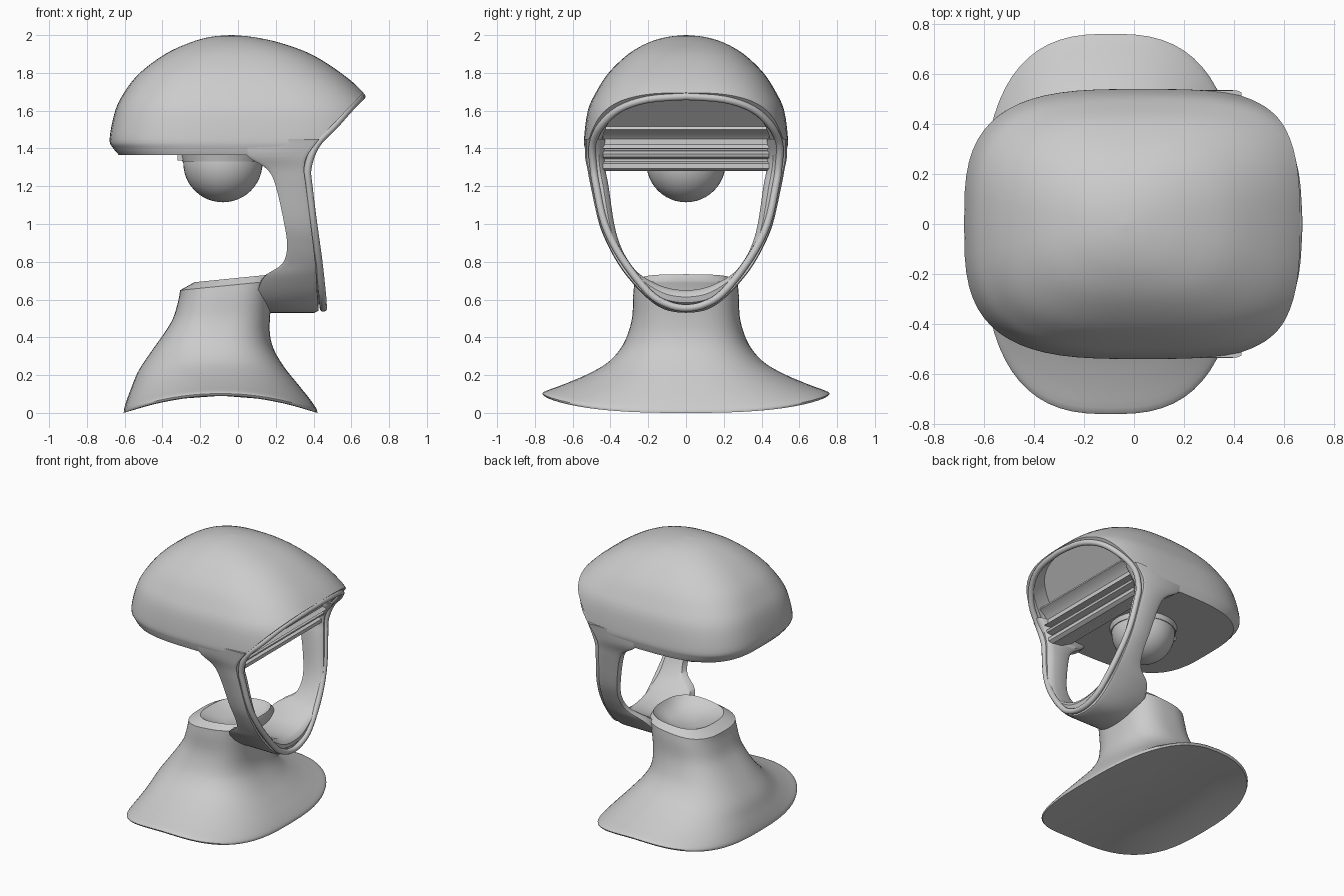
import bpy, bmesh, math
from mathutils import Vector

if "Cube" in bpy.data.objects:
    bpy.data.objects.remove(bpy.data.objects["Cube"])


def smooth(rows, n=4):
    """Catmull-Rom resampling of a list of number tuples."""
    out = []
    for i in range(len(rows) - 1):
        a, b, c, d = (rows[max(0, min(len(rows) - 1, k))] for k in (i - 1, i, i + 1, i + 2))
        for s in range(n):
            t = s / n
            out.append(tuple(0.5 * (2 * q + (r - p) * t + (2 * p - 5 * q + 4 * r - w) * t * t
                                    + (3 * q - p - 3 * r + w) * t ** 3)
                             for p, q, r, w in zip(a, b, c, d)))
    return out + [rows[-1]]


def finish(name, bm, angle=40):
    bmesh.ops.recalc_face_normals(bm, faces=bm.faces)
    me = bpy.data.meshes.new(name)
    bm.to_mesh(me)
    bm.free()
    ob = bpy.data.objects.new(name, me)
    bpy.context.collection.objects.link(ob)
    bpy.ops.object.select_all(action='DESELECT')
    ob.select_set(True)
    bpy.context.view_layer.objects.active = ob
    bpy.ops.object.shade_smooth_by_angle(angle=math.radians(angle))
    return ob


def loft(rings):
    """Skin closed rings of equal length and cap both ends."""
    bm = bmesh.new()
    vs = [[bm.verts.new(p) for p in r] for r in rings]
    n = len(vs[0])
    for a, b in zip(vs, vs[1:]):
        for i in range(n):
            j = (i + 1) % n
            bm.faces.new((a[i], a[j], b[j], b[i]))
    bm.faces.new(vs[0][::-1])
    bm.faces.new(vs[-1])
    return bm


def superellipse(xl, xr, hy, e, zfun, n=64):
    pts = []
    for i in range(n):
        a = 2 * math.pi * i / n
        c, s = math.cos(a), math.sin(a)
        x = (xl + xr) / 2 + (xr - xl) / 2 * math.copysign(abs(c) ** (2 / e), c)
        pts.append((x, hy * math.copysign(abs(s) ** (2 / e), s), zfun(x)))
    return pts


# Dome shell: z, left x, right x, half depth, squareness
dome = smooth([(1.365, -.63, .70, .525, 3.2), (1.40, -.66, .73, .535, 3.2),
               (1.45, -.68, .75, .54, 3.2), (1.6, -.65, .73, .52, 3.1),
               (1.7, -.60, .66, .475, 3), (1.8, -.52, .545, .41, 2.8),
               (1.9, -.385, .385, .305, 2.6), (1.96, -.255, .22, .2, 2.4),
               (1.99, -.15, .08, .1, 2.2), (2.0, -.04, -.03, .005, 2)])
bm = loft([superellipse(xl, xr, hy, e, lambda x, z=z: z) for z, xl, xr, hy, e in dome])
# Slanted face cut, with a recessed brow opening
normal = Vector((.72, 0, -.695)).normalized()
cut = bmesh.ops.bisect_plane(bm, geom=bm.verts[:] + bm.edges[:] + bm.faces[:], dist=1e-5,
                             plane_co=(.38, 0, 1.4), plane_no=normal, clear_outer=True)
edges = [e for e in cut['geom_cut'] if isinstance(e, bmesh.types.BMEdge)]
cap = bmesh.ops.contextual_create(bm, geom=edges)['faces']
for scale, depth in ((.86, 0), (.97, .12)):
    cap = bmesh.ops.extrude_discrete_faces(bm, faces=cap)['faces']
    mid = cap[0].calc_center_bounds()
    for v in cap[0].verts:
        v.co = mid + (v.co - mid) * scale - normal * depth
finish("dome_shell", bm)

# Neck and flared base: z, left x, right x, half depth, squareness, arch weight, tilt
under = [(0, -.1, -.08, .01, 2.7, 1, 0), (0, -.3, .12, .3, 2.7, 1, 0), (0, -.45, .27, .52, 2.7, 1, 0)]
body = smooth([(0, -.605, .42, .75, 2.7, 1, 0), (.02, -.603, .415, .755, 2.7, 1, 0),
               (.06, -.59, .38, .65, 2.6, 1, 0), (.12, -.565, .32, .53, 2.5, .9, 0),
               (.2, -.53, .25, .42, 2.5, .7, 0), (.3, -.465, .195, .35, 2.5, .4, 0),
               (.4, -.4, .17, .31, 2.6, .15, 0), (.5, -.345, .17, .285, 2.7, 0, .03),
               (.6, -.315, .185, .28, 2.7, 0, .07), (.65, -.307, .2, .275, 2.7, 0, .1)])
dish = [(.685, -.23, .19, .23, 2.6, 0, .1), (.66, -.18, .17, .19, 2.5, 0, .08),
        (.63, -.08, .1, .1, 2.3, 0, .05)]
finish("neck_base", loft([
    superellipse(xl, xr, hy, e, lambda x, z=z, w=w, t=t:
                 z + w * .09 * (1 - ((x + .0925) / .5125) ** 2) + t * (x + .3))
    for z, xl, xr, hy, e, w, t in under + body + dish]))

# Face guard: outer y, z, inner y, z, back x, front x for one side, mirrored
half = [(.535, 1.45, .43, 1.45, .0, .43), (.535, 1.36, .43, 1.36, .05, .365),
        (.522, 1.29, .425, 1.28, .155, .35), (.505, 1.2, .41, 1.2, .20, .36),
        (.46, 1.0, .38, 1.0, .245, .385), (.41, .88, .345, .88, .26, .40),
        (.36, .79, .295, .79, .235, .41), (.31, .72, .245, .735, .14, .415),
        (.22, .62, .17, .69, .1, .42), (.12, .55, .09, .66, .1, .425)]
flip = [(-a, b, -c, d, e, f) for a, b, c, d, e, f in reversed(half)]
rows = smooth(half + [(0, .53, 0, .65, .1, .425)] + flip)
# Cross-section as (share from outer to inner, offset from back or front)
section = [(0.12, 'b', 0), (0, 'b', .03), (0, 'f', -.02), (.08, 'f', 0), (.35, 'f', 0),
           (.45, 'f', .02), (.7, 'f', .025), (.9, 'f', .01), (1, 'f', -.02),
           (1, 'b', .04), (.85, 'b', .01)]
finish("face_guard", loft([
    [((xb if side == 'b' else xf) + off, yo + (yi - yo) * u, zo + (zi - zo) * u)
     for u, side, off in section] for yo, zo, yi, zi, xb, xf in rows]))

# Rim trim: a bead running all the way round the face opening
bead = [(0, 1.675, .655), (.2, 1.66, .64), (.35, 1.61, .59), (.45, 1.52, .51), (.495, 1.42, .415),
        (.49, 1.3, .37), (.475, 1.2, .375), (.43, 1.0, .40), (.34, .82, .425), (.2, .64, .445),
        (.1, .575, .45), (0, .555, .452)]
path = smooth(bead + [(-y, z, x) for y, z, x in bead[-2:0:-1]] + bead[:1])[:-1]
cu = bpy.data.curves.new("rim_trim", 'CURVE')
cu.dimensions = '3D'
cu.bevel_depth = .02
cu.bevel_resolution = 3
sp = cu.splines.new('POLY')
sp.points.add(len(path) - 1)
for p, (y, z, x) in zip(sp.points, path):
    p.co = (x, y, z, 1)
sp.use_cyclic_u = True
ob = bpy.data.objects.new("rim_trim", cu)
bpy.context.collection.objects.link(ob)
bpy.ops.object.select_all(action='DESELECT')
ob.select_set(True)
bpy.context.view_layer.objects.active = ob
bpy.ops.object.convert(target='MESH')
bpy.ops.object.shade_smooth()

# Brow bars: stepped profiles (x, z) run across the opening
for name, prof in (("upper_brow_bar", [(.3, 1.51), (.45, 1.515), (.455, 1.50), (.41, 1.48),
                                       (.385, 1.45), (.385, 1.42), (.41, 1.40), (.3, 1.395)]),
                   ("lower_brow_bar", [(.2, 1.395), (.36, 1.39), (.39, 1.37), (.385, 1.355),
                                       (.345, 1.345), (.345, 1.33), (.37, 1.32), (.37, 1.295),
                                       (.345, 1.28), (.27, 1.29), (.18, 1.34)])):
    finish(name, loft([[(x, y, z) for x, z in prof] for y in (-.44, .44)]), 35)

# Hanging bulb, its collar and a small tab behind it
bm = bmesh.new()
bmesh.ops.create_uvsphere(bm, u_segments=40, v_segments=24, radius=.21)
bmesh.ops.translate(bm, verts=bm.verts, vec=(-.08, 0, 1.325))
bmesh.ops.bisect_plane(bm, geom=bm.verts[:] + bm.edges[:] + bm.faces[:],
                       plane_co=(0, 0, 1.34), plane_no=(0, 0, 1), clear_outer=True)
finish("bulb", bm)
bm = bmesh.new()
bmesh.ops.create_cone(bm, cap_ends=True, segments=40, radius1=.215, radius2=.225, depth=.04)
bmesh.ops.translate(bm, verts=bm.verts, vec=(-.08, 0, 1.35))
finish("bulb_collar", bm)
bm = bmesh.new()
bmesh.ops.create_cube(bm, size=1)
for v in bm.verts:
    v.co = (v.co.x * .14 - .25, v.co.y * .1, v.co.z * .03 + 1.35)
finish("bulb_tab", bm)
